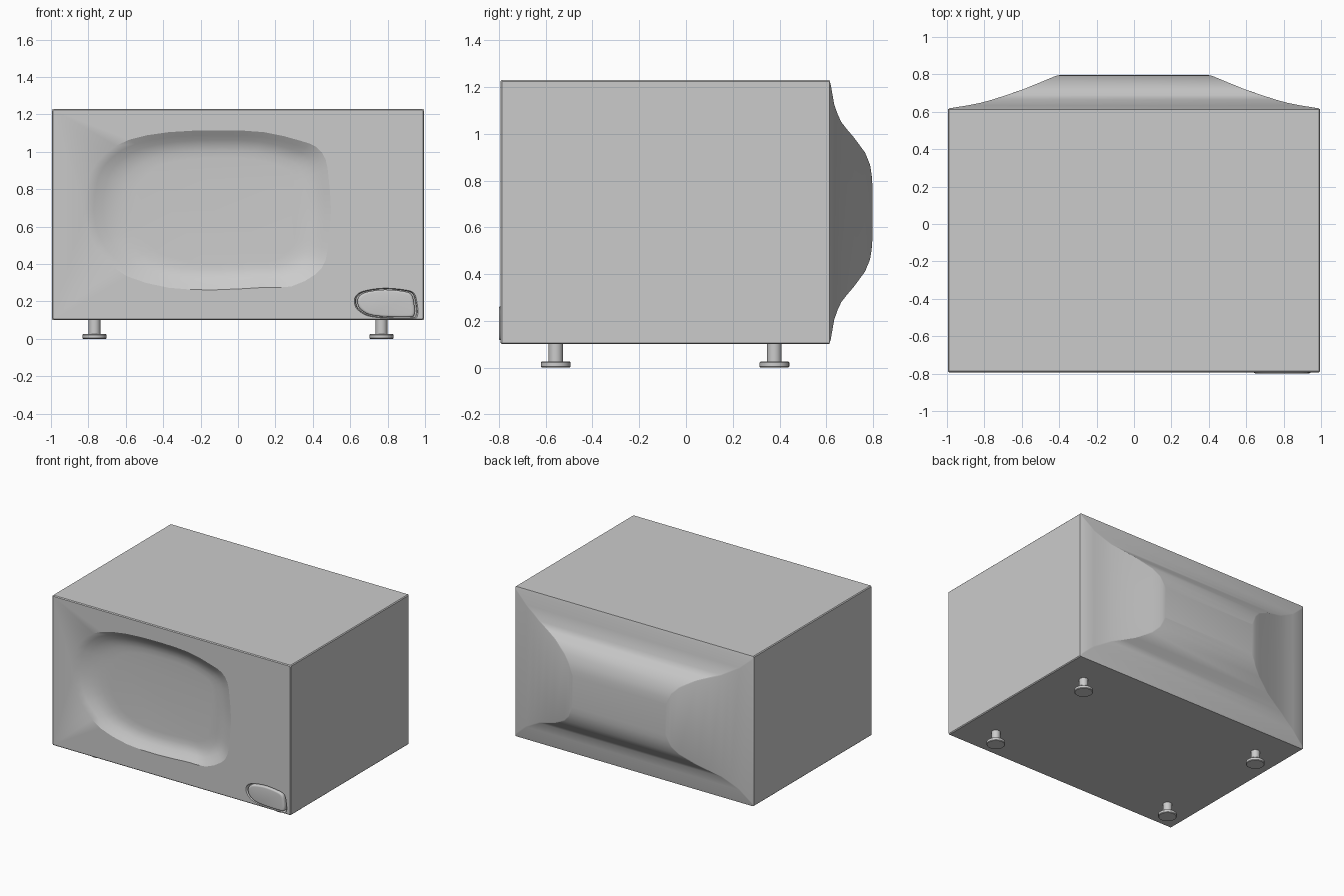
import bpy, bmesh, math
from mathutils import Vector

if "Cube" in bpy.data.objects:
    bpy.data.objects.remove(bpy.data.objects["Cube"])

CZ = 0.665        # height of the body centre
FRONT = -0.793    # front panel plane


def smooth_loop(pts, n):
    """Closed Catmull-Rom curve through (x, z) points."""
    out, k = [], len(pts)
    for i in range(k):
        a, b, c, d = (Vector(pts[(i + j) % k]) for j in (-1, 0, 1, 2))
        for s in range(n):
            t = s / n
            out.append(0.5 * (2 * b + (c - a) * t + (2 * a - 5 * b + 4 * c - d) * t * t
                              + (3 * b - a - 3 * c + d) * t ** 3))
    return out


def ring(bm, pts, y):
    return [bm.verts.new((p[0], y, p[1])) for p in pts]


def scaled(pts, centre, f):
    c = Vector(centre)
    return [c + (p - c) * f for p in pts]


def bridge(bm, a, b):
    n = len(a)
    for i in range(n):
        j = (i + 1) % n
        bm.faces.new((a[i], a[j], b[j], b[i]))


def loft(bm, rings):
    for a, b in zip(rings, rings[1:]):
        bridge(bm, a, b)
    bm.faces.new(rings[-1])


def loop_edges(bm, r):
    out = []
    for i in range(len(r)):
        pair = (r[i], r[(i + 1) % len(r)])
        out.append(bm.edges.get(pair) or bm.edges.new(pair))
    return out


def finish(bm, name, angle):
    bmesh.ops.recalc_face_normals(bm, faces=bm.faces)
    me = bpy.data.meshes.new(name)
    bm.to_mesh(me)
    bm.free()
    ob = bpy.data.objects.new(name, me)
    bpy.context.collection.objects.link(ob)
    bpy.ops.object.select_all(action='DESELECT')
    ob.select_set(True)
    bpy.context.view_layer.objects.active = ob
    bpy.ops.object.shade_smooth_by_angle(angle=math.radians(angle))
    return ob


def box_ring(hx, hz, c=0.006):
    q = [(hx, hz - c), (hx - c, hz), (c - hx, hz), (-hx, hz - c),
         (-hx, c - hz), (c - hx, -hz), (hx - c, -hz), (hx, c - hz)]
    return [(x, z + CZ) for x, z in q]


window = smooth_loop([
    (-.818, .69), (-.79, .88), (-.71, .99), (-.58, 1.065), (-.37, 1.105), (-.10, 1.115),
    (.14, 1.105), (.33, 1.06), (.42, 1.025), (.468, .96), (.485, .855), (.497, .69),
    (.485, .535), (.468, .42), (.415, .345), (.285, .28), (.14, .275), (-.12, .262),
    (-.37, .273), (-.595, .335), (-.71, .43), (-.785, .535)], 2)
pocket = smooth_loop([
    (.622, .205), (.64, .24), (.69, .26), (.785, .271), (.89, .262), (.94, .245),
    (.957, .195), (.96, .125), (.92, .108), (.72, .117), (.64, .155)], 4)
WIN_C, POC_C = (-.04, .68), (.79, .188)

# Body shell: chamfered box with the curved bulging back
bm = bmesh.new()
rings = [ring(bm, box_ring(hx, hz), y) for y, hx, hz in [
    (FRONT, .989, .559), (FRONT + .006, .995, .565), (.613, .995, .565), (.619, .985, .545),
    (.634, .89, .46), (.648, .82, .42), (.664, .76, .385), (.690, .68, .352),
    (.719, .595, .318), (.766, .48, .254), (.787, .43, .203), (.794, .41, .16),
    (.797, .39, .12)]]
loft(bm, rings)

# Dished window and button pocket sunk into the front panel
dish = [ring(bm, scaled(window, WIN_C, f), FRONT + d) for f, d in [
    (1, 0), (.94, .018), (.88, .036), (.82, .049), (.75, .057), (.66, .06)]]
slot = [ring(bm, scaled(pocket, POC_C, f), FRONT + d) for f, d in [
    (1, 0), (.97, .006), (.95, .03)]]
loft(bm, dish)
loft(bm, slot)
edges = loop_edges(bm, rings[0]) + loop_edges(bm, dish[0]) + loop_edges(bm, slot[0])
bmesh.ops.triangle_fill(bm, edges=edges, use_beauty=True, use_dissolve=False)
finish(bm, "monitor_body", 25)

# Door button sitting in the pocket
bm = bmesh.new()
rs = [ring(bm, scaled(pocket, POC_C, f), FRONT + d) for f, d in [
    (.90, .03), (.90, .002), (.88, -.003), (.84, -.006), (.78, -.007)]]
loft(bm, rs)
bm.faces.new(rs[0])
finish(bm, "front_button", 40)

# Four feet: thin stem on a wider pad
for x, sx in ((-.767, "left"), (.767, "right")):
    for y, sy in ((-.557, "front"), (.378, "back")):
        bm = bmesh.new()
        prof = [(.060, 0), (.064, .004), (.064, .021), (.060, .025), (.031, .025), (.031, .105)]
        n = 24
        rs = [[bm.verts.new((x + r * math.cos(2 * math.pi * i / n),
                             y + r * math.sin(2 * math.pi * i / n), z)) for i in range(n)]
              for r, z in prof]
        loft(bm, rs)
        bm.faces.new(rs[0])
        finish(bm, f"foot_{sy}_{sx}", 30)
